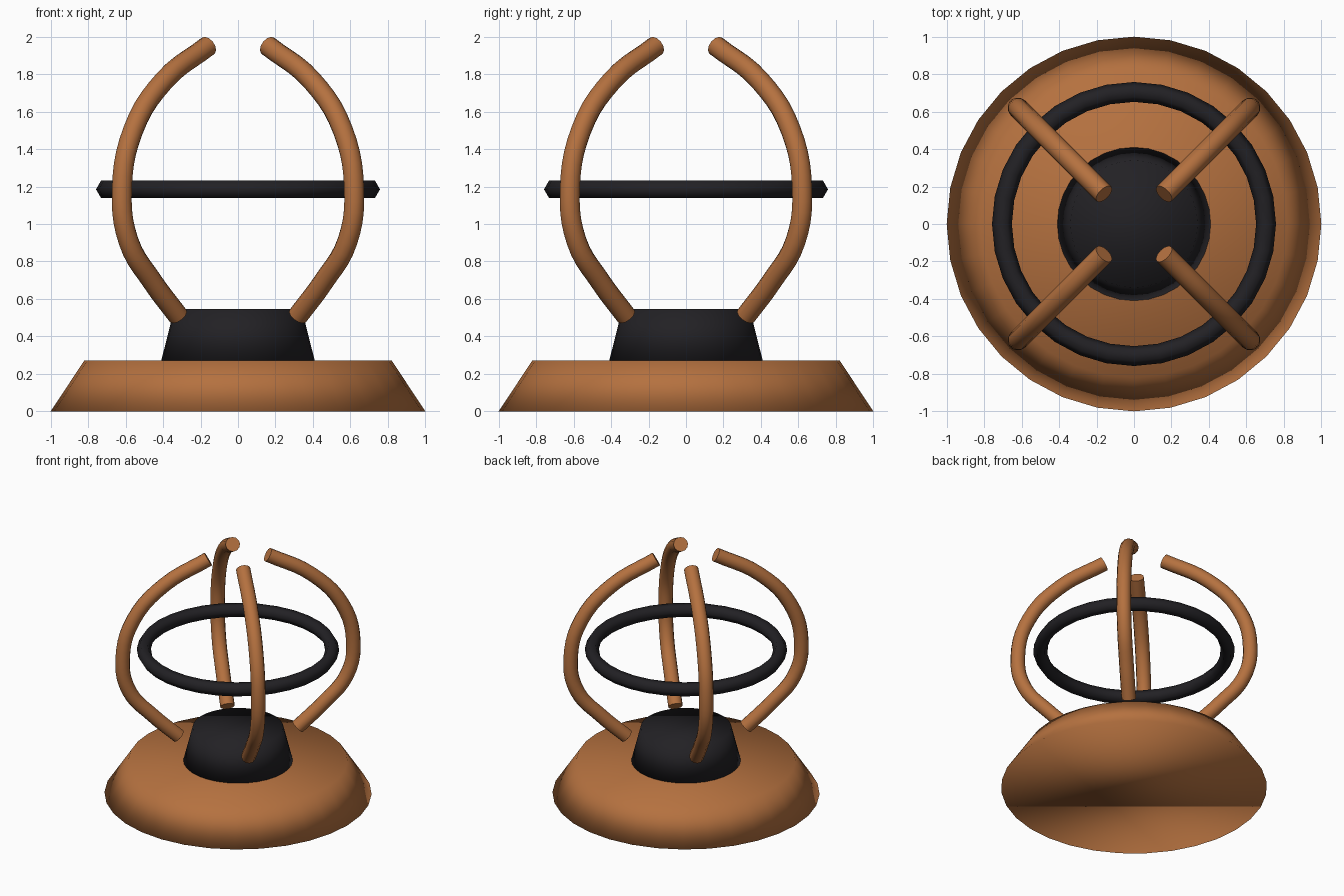
import bpy
from math import pi, sqrt

if "Cube" in bpy.data.objects:
    bpy.data.objects.remove(bpy.data.objects["Cube"])


def material(name, rgb):
    m = bpy.data.materials.new(name)
    m.diffuse_color = (*rgb, 1)
    m.use_nodes = True
    m.node_tree.nodes["Principled BSDF"].inputs["Base Color"].default_value = m.diffuse_color
    return m


COPPER = material("copper", (0.46, 0.165, 0.05))
BLACK = material("black", (0.016, 0.015, 0.018))


def finish(name, mat):
    ob = bpy.context.object
    ob.name = name
    ob.data.materials.append(mat)
    ob.data.shade_smooth()
    return ob


def frustum(name, r1, r2, z1, z2, mat):
    bpy.ops.mesh.primitive_cone_add(vertices=32, radius1=r1, radius2=r2, depth=z2 - z1,
                                    location=(0, 0, (z1 + z2) / 2))
    return finish(name, mat)


# Stepped round base
frustum("base", 1.0, 0.82, 0, 0.272, COPPER)
frustum("pedestal", 0.41, 0.34, 0.27, 0.545, BLACK)

# Horizontal ring with a six-sided section
bpy.ops.mesh.primitive_torus_add(major_radius=0.705, minor_radius=0.053, major_segments=32,
                                 minor_segments=6, location=(0, 0, 1.185))
finish("ring", BLACK)

# Four bowed bars standing on the diagonals: (x = y offset, z)
PATH = [(0.32, 0.51), (0.455, 0.69), (0.585, 0.91), (0.62, 1.18),
        (0.56, 1.5), (0.395, 1.765), (0.16, 1.951)]


def bar(name, angle):
    cu = bpy.data.curves.new(name, 'CURVE')
    cu.dimensions = '3D'
    cu.resolution_u = 5
    cu.bevel_depth = 0.055
    cu.bevel_resolution = 4
    cu.use_fill_caps = True
    sp = cu.splines.new('BEZIER')
    sp.bezier_points.add(len(PATH) - 1)
    for p, (d, z) in zip(sp.bezier_points, PATH):
        p.co = (d * sqrt(2), 0, z)
        p.handle_left_type = p.handle_right_type = 'AUTO'
    ob = bpy.data.objects.new(name, cu)
    bpy.context.collection.objects.link(ob)
    ob.rotation_euler.z = angle
    bpy.ops.object.select_all(action='DESELECT')
    ob.select_set(True)
    bpy.context.view_layer.objects.active = ob
    bpy.ops.object.convert(target='MESH')
    finish(name, COPPER)
    bpy.ops.object.shade_smooth_by_angle(angle=pi / 4)


for i, corner in enumerate(("back_right", "back_left", "front_left", "front_right")):
    bar(corner + "_bar", pi / 4 + i * pi / 2)
